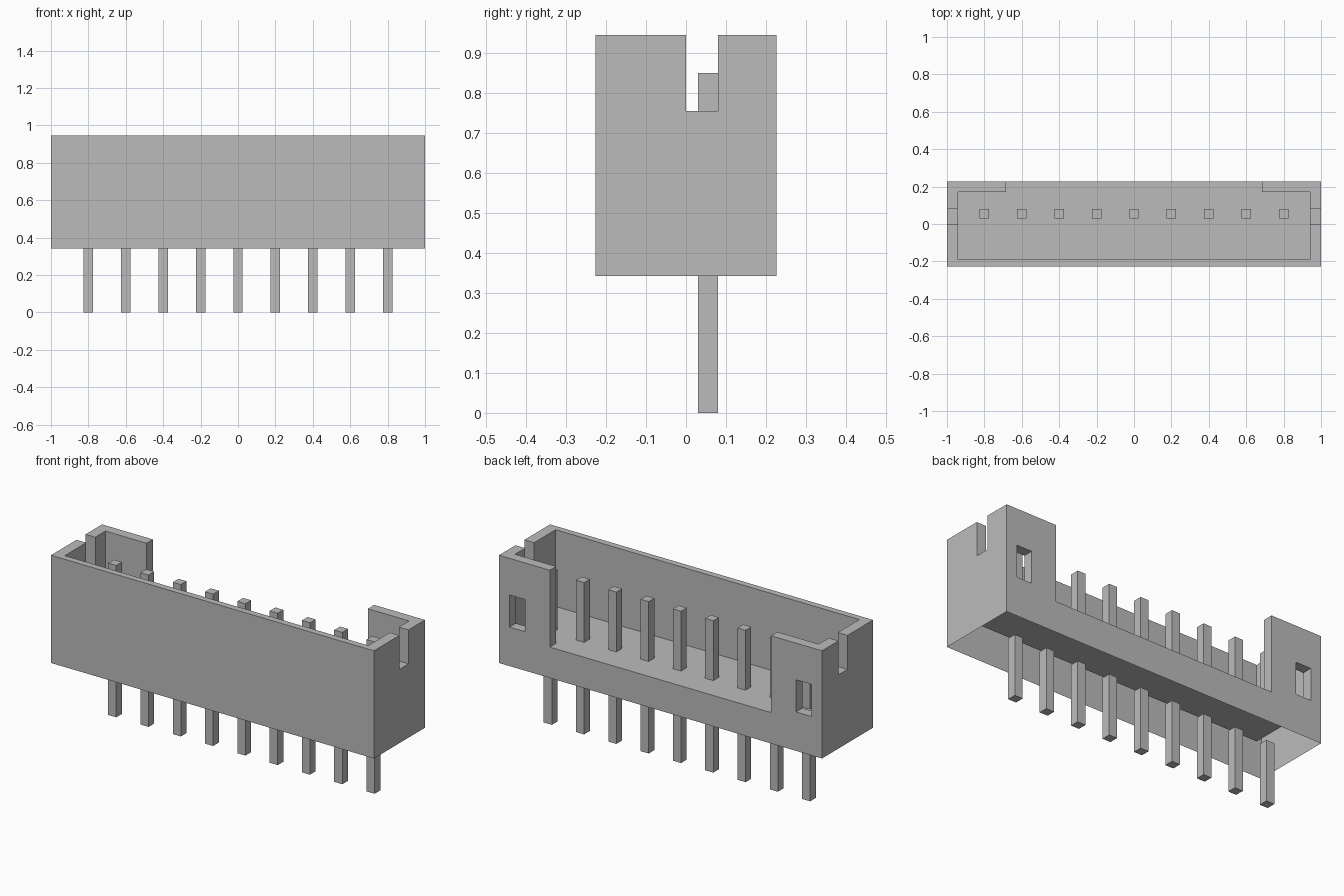
import bpy, bmesh

if "Cube" in bpy.data.objects:
    bpy.data.objects.remove(bpy.data.objects["Cube"], do_unlink=True)

grey = bpy.data.materials.new("light_grey")
grey.use_nodes = True
grey.diffuse_color = (0.5, 0.5, 0.5, 1)
grey.node_tree.nodes["Principled BSDF"].inputs["Base Color"].default_value = (0.5, 0.5, 0.5, 1)

BOTTOM, FLOOR, TOP = 0.342, 0.515, 0.945


def box(name, x, y, z):
    """Box from (min, max) pairs on each axis."""
    bm = bmesh.new()
    bmesh.ops.create_cube(bm, size=1)
    for v in bm.verts:
        v.co = [r[0] if c < 0 else r[1] for c, r in zip(v.co, (x, y, z))]
    mesh = bpy.data.meshes.new(name)
    bm.to_mesh(mesh)
    bm.free()
    mesh.materials.append(grey)
    obj = bpy.data.objects.new(name, mesh)
    bpy.context.collection.objects.link(obj)
    return obj


def cut(target, x, y, z):
    """Subtract a box from the target."""
    cutter = box("cutter", x, y, z)
    cutter.hide_render = True
    mod = target.modifiers.new("cut", 'BOOLEAN')
    mod.operation = 'DIFFERENCE'
    mod.solver = 'EXACT'
    mod.object = cutter
    bpy.context.view_layer.objects.active = target
    bpy.ops.object.modifier_apply(modifier=mod.name)
    bpy.data.objects.remove(cutter, do_unlink=True)


def open_faces(obj, z):
    """Remove the horizontal faces lying at height z."""
    bm = bmesh.new()
    bm.from_mesh(obj.data)
    gone = [f for f in bm.faces if all(abs(v.co.z - z) < 1e-4 for v in f.verts)]
    bmesh.ops.delete(bm, geom=gone, context='FACES')
    bm.to_mesh(obj.data)
    bm.free()


# Housing: hollow tray with a wide opening in the back wall
housing = box("housing", (-1, 1), (-0.226, 0.226), (BOTTOM, TOP))
cut(housing, (-0.94, 0.94), (-0.19, 0.17), (FLOOR, 1.1))
cut(housing, (-0.685, 0.685), (0.1, 0.4), (FLOOR, 1.1))
for s in (-1, 1):
    # Key slot in each end wall
    cut(housing, sorted((s * 0.9, s * 1.1)), (0.0, 0.08), (0.755, 1.1))
    # Latch window in each back post
    cut(housing, sorted((s * 0.84, s * 0.935)), (0.1, 0.4), (0.56, 0.74))
# The underside is open, showing the thin floor
open_faces(housing, BOTTOM)

# Row of nine square pins, above the floor and below the housing
for i in range(9):
    cx = -0.8 + 0.2 * i
    x, y = (cx - 0.025, cx + 0.025), (0.03, 0.08)
    upper = box(f"contact_pin_{i + 1}", x, y, (FLOOR, 0.85))
    open_faces(upper, FLOOR)
    lower = box(f"solder_pin_{i + 1}", x, y, (0, BOTTOM))
    open_faces(lower, BOTTOM)
